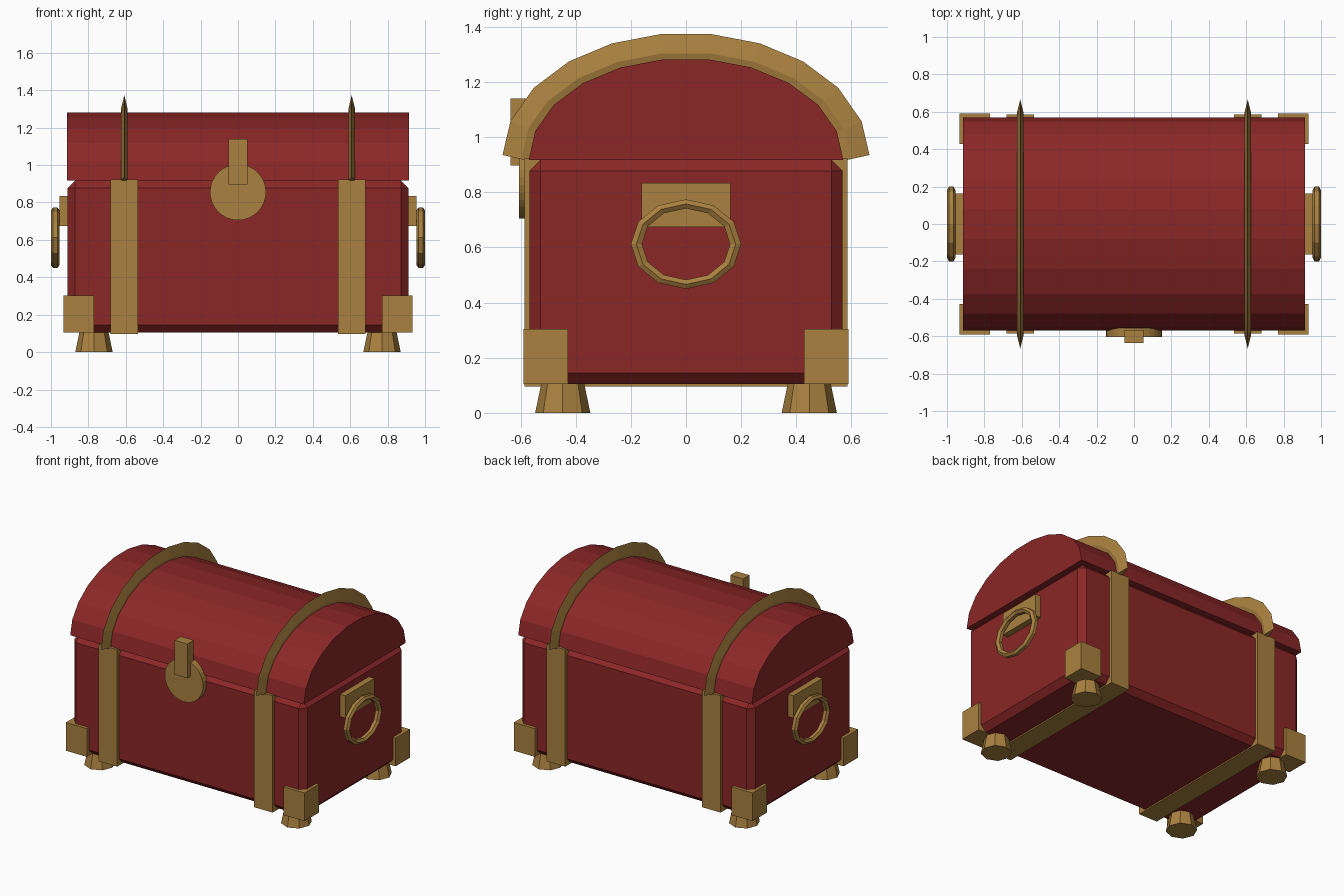
import bpy, bmesh
from math import cos, sin, pi
from mathutils import Vector

if "Cube" in bpy.data.objects:
    bpy.data.objects.remove(bpy.data.objects["Cube"], do_unlink=True)


def material(name, rgb):
    m = bpy.data.materials.new(name)
    m.use_nodes = True
    m.diffuse_color = (*rgb, 1)
    m.node_tree.nodes["Principled BSDF"].inputs["Base Color"].default_value = (*rgb, 1)
    return m


RED = material("dark_red", (0.26, 0.02, 0.02))
BRASS = material("brass", (0.40, 0.22, 0.05))


def finish(bm, name, mat):
    bmesh.ops.recalc_face_normals(bm, faces=bm.faces)
    mesh = bpy.data.meshes.new(name)
    bm.to_mesh(mesh)
    bm.free()
    mesh.materials.append(mat)
    ob = bpy.data.objects.new(name, mesh)
    bpy.context.scene.collection.objects.link(ob)
    return ob


def box(name, mat, low, high, chamfer=0):
    """Box between two opposite corners."""
    bm = bmesh.new()
    low, high = Vector(low), Vector(high)
    bmesh.ops.create_cube(bm, size=1)
    for v in bm.verts:
        v.co = v.co * (high - low) + (low + high) / 2
    if chamfer:
        bmesh.ops.bevel(bm, geom=bm.edges[:], offset=chamfer, segments=1, affect='EDGES')
    return finish(bm, name, mat)


def cylinder(name, mat, centre, r_low, r_high, depth, sides, lying=False):
    bm = bmesh.new()
    bmesh.ops.create_cone(bm, cap_ends=True, segments=sides,
                          radius1=r_low, radius2=r_high, depth=depth)
    ob = finish(bm, name, mat)
    ob.location = centre
    if lying:
        ob.rotation_euler.x = pi / 2
    return ob


def loft(name, mat, sections, ring=False):
    """Skin a list of equal-sized closed cross-sections."""
    bm = bmesh.new()
    rows = [[bm.verts.new(p) for p in s] for s in sections]
    n = len(rows[0])
    pairs = list(zip(rows, rows[1:]))
    if ring:
        pairs.append((rows[-1], rows[0]))
    else:
        bm.faces.new(rows[0])
        bm.faces.new(rows[-1])
    for a, b in pairs:
        for i in range(n):
            j = (i + 1) % n
            bm.faces.new((a[i], a[j], b[j], b[i]))
    return finish(bm, name, mat)


def arc(a, b, base, steps=11):
    """Half ellipse in the YZ plane."""
    return [Vector((0, a * cos(pi * i / steps), base + b * sin(pi * i / steps)))
            for i in range(steps + 1)]


# Chest body and barrel lid
box("chest_body", RED, (-0.912, -0.568, 0.105), (0.912, 0.568, 0.917), 0.04)
profile = arc(0.57, 0.368, 0.918)
loft("barrel_lid", RED, [[p + Vector((x, 0, 0)) for p in profile] for x in (-0.914, 0.914)])

# Lock disc and hasp
cylinder("lock_disc", BRASS, (0, -0.58, 0.855), 0.15, 0.15, 0.05, 32, lying=True)
box("lock_hasp", BRASS, (-0.05, -0.637, 0.897), (0.05, -0.567, 1.14))

for side, sx in (("left", 1), ("right", -1)):
    # Strap around the body
    box(side + "_body_strap", BRASS, (sx * 0.608 - 0.073, -0.586, 0.096),
        (sx * 0.608 + 0.073, 0.586, 0.923))

    # Diamond-section hoop over the lid
    path = arc(0.597, 0.388, 0.92)
    across = Vector((sx * 0.017, 0, 0))
    sections = []
    for i, p in enumerate(path):
        t = path[min(i + 1, len(path) - 1)] - path[max(i - 1, 0)]
        out = Vector((0, t.z, -t.y)).normalized() * 0.07
        c = p + Vector((sx * 0.608, 0, 0))
        sections.append([c + out, c + across, c - out, c - across])
    loft(side + "_lid_hoop", BRASS, sections)

    # Handle plate and oval ring
    xs = sorted((sx * 0.90, sx * 0.955))
    box(side + "_handle_plate", BRASS, (xs[0], -0.162, 0.675), (xs[1], 0.162, 0.834))
    rings = []
    for i in range(12):
        t = 2 * pi * i / 12
        row = []
        for k in range(6):
            q = pi / 6 + pi * k / 3
            r = 0.18 + 0.0235 * cos(q)
            row.append((sx * 0.977 + 0.023 * sin(q), r * cos(t), 0.612 + 0.81 * r * sin(t)))
        rings.append(row)
    loft(side + "_handle_ring", BRASS, rings, ring=True)

    # Corner guards and tapered feet
    for end, sy in (("back", 1), ("front", -1)):
        xs = sorted((sx * 0.77, sx * 0.934))
        ys = sorted((sy * 0.428, sy * 0.59))
        box(f"{end}_{side}_corner_guard", BRASS, (xs[0], ys[0], 0.104), (xs[1], ys[1], 0.304))
        cylinder(f"{end}_{side}_foot", BRASS, (sx * 0.77, sy * 0.447, 0.055),
                 0.1, 0.077, 0.11, 8)
